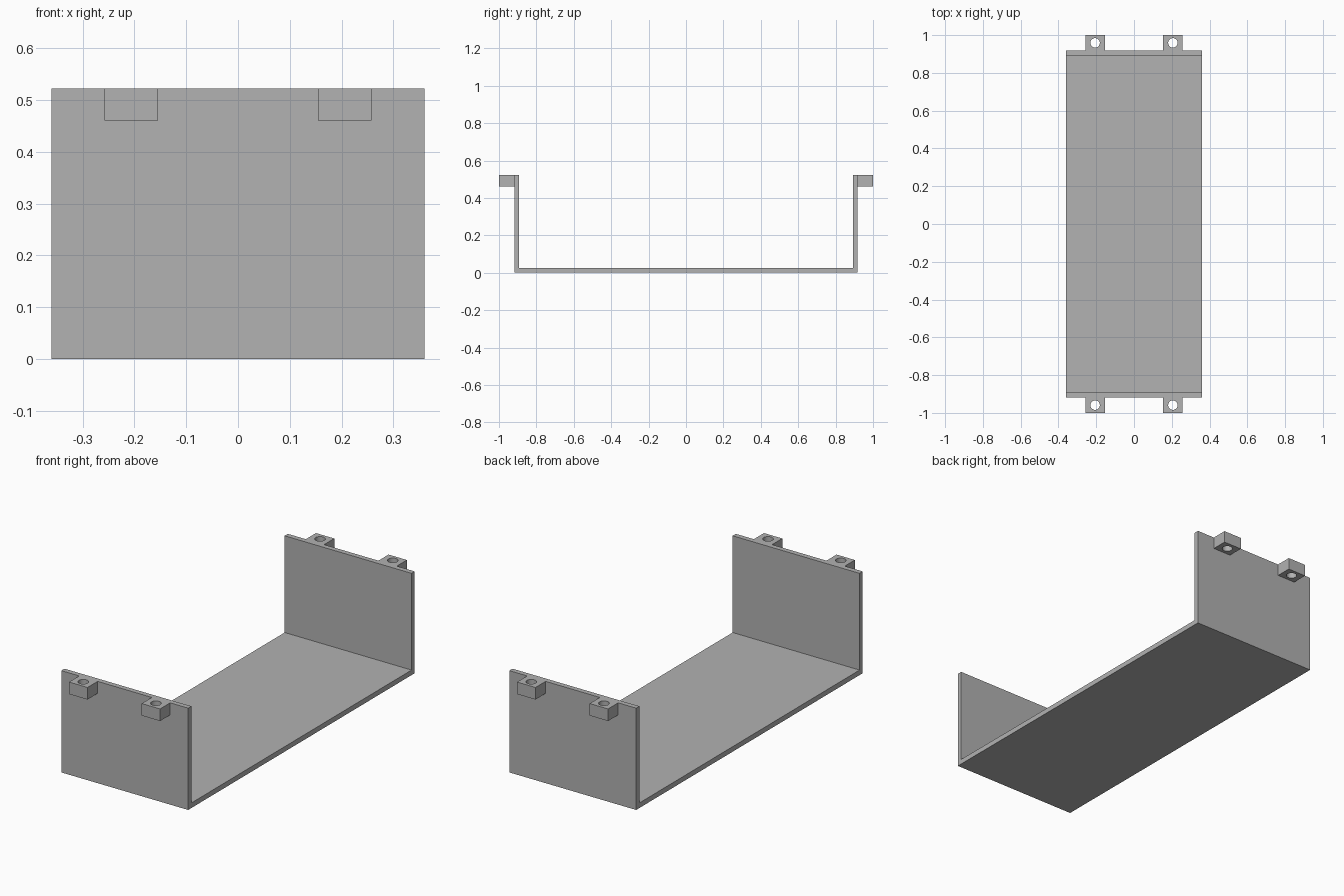
import bpy
import bmesh
from math import cos, sin, pi, radians

cube = bpy.data.objects.get("Cube")
if cube:
    bpy.data.objects.remove(cube, do_unlink=True)

HALF_W, HEIGHT, THICK = 0.36, 0.522, 0.026
OUTER_Y = 0.918                       # outside face of the end walls
TAB_X, TAB_HALF_W, TAB_H = 0.206, 0.052, 0.062
HOLE_R, SEGMENTS = 0.025, 32

grey = bpy.data.materials.new("plain grey")
grey.use_nodes = True
colour = (0.445, 0.445, 0.445, 1)
grey.diffuse_color = colour
grey.node_tree.nodes["Principled BSDF"].inputs["Base Color"].default_value = colour


def finish(bm, name):
    bmesh.ops.recalc_face_normals(bm, faces=bm.faces)
    mesh = bpy.data.meshes.new(name)
    bm.to_mesh(mesh)
    bm.free()
    mesh.materials.append(grey)
    obj = bpy.data.objects.new(name, mesh)
    bpy.context.collection.objects.link(obj)
    return obj


def bracket():
    """U-shaped profile swept across the width."""
    inner = OUTER_Y - THICK
    profile = [(-OUTER_Y, 0), (OUTER_Y, 0), (OUTER_Y, HEIGHT), (inner, HEIGHT),
               (inner, THICK), (-inner, THICK), (-inner, HEIGHT), (-OUTER_Y, HEIGHT)]
    bm = bmesh.new()
    face = bm.faces.new([bm.verts.new((-HALF_W, y, z)) for y, z in profile])
    swept = bmesh.ops.extrude_face_region(bm, geom=[face])
    verts = [v for v in swept["geom"] if isinstance(v, bmesh.types.BMVert)]
    bmesh.ops.translate(bm, verts=verts, vec=(2 * HALF_W, 0, 0))
    finish(bm, "tray_bracket")


def tab(name, cx, side):
    """Mounting block with a round vertical through-hole."""
    cy, half_d = side * (1 + OUTER_Y) / 2, (1 - OUTER_Y) / 2
    bm = bmesh.new()
    rings = []
    for z, is_hole in ((HEIGHT - TAB_H, False), (HEIGHT, False),
                       (HEIGHT, True), (HEIGHT - TAB_H, True)):
        ring = []
        for i in range(SEGMENTS):
            a = 2 * pi * i / SEGMENTS
            c, s = cos(a), sin(a)
            k = max(abs(c), abs(s))   # pushes the circle out to a rectangle
            dx, dy = (HOLE_R * c, HOLE_R * s) if is_hole else (TAB_HALF_W * c / k, half_d * s / k)
            ring.append(bm.verts.new((cx + dx, cy + dy, z)))
        rings.append(ring)
    for r, ring in enumerate(rings):
        following = rings[(r + 1) % len(rings)]
        for i in range(SEGMENTS):
            j = (i + 1) % SEGMENTS
            bm.faces.new((ring[i], ring[j], following[j], following[i]))
    obj = finish(bm, name)
    bpy.ops.object.select_all(action='DESELECT')
    obj.select_set(True)
    bpy.context.view_layer.objects.active = obj
    bpy.ops.object.shade_smooth_by_angle(angle=radians(30))


bracket()
for end, side in (("front", -1), ("back", 1)):
    for hand, sx in (("right", -1), ("left", 1)):
        tab(f"{end}_{hand}_mounting_tab", sx * TAB_X, side)
